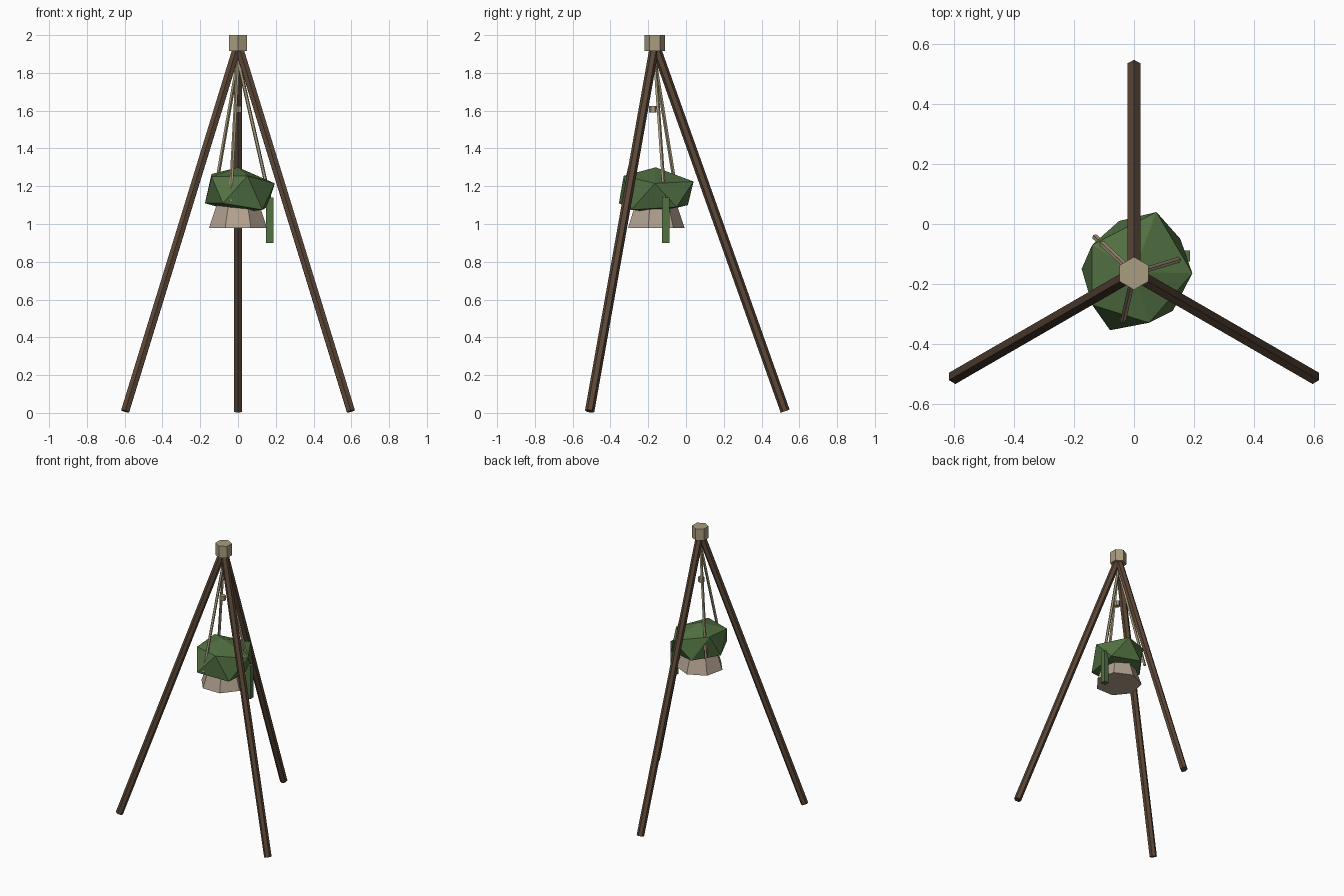
import bpy, bmesh, math
from mathutils import Vector, Matrix

if "Cube" in bpy.data.objects:
    bpy.data.objects.remove(bpy.data.objects["Cube"])

CY = -0.165  # tripod axis in y


def material(name, rgb):
    m = bpy.data.materials.new(name)
    m.diffuse_color = (*rgb, 1)
    m.use_nodes = True
    m.node_tree.nodes["Principled BSDF"].inputs["Base Color"].default_value = m.diffuse_color
    return m


wood = material("dark_wood", (0.105, 0.062, 0.038))
cord = material("cord", (0.40, 0.34, 0.21))
green = material("green_cloth", (0.085, 0.165, 0.055))
canvas = material("canvas", (0.45, 0.36, 0.28))


def finish(bm, name, mat):
    bmesh.ops.recalc_face_normals(bm, faces=bm.faces)
    me = bpy.data.meshes.new(name)
    bm.to_mesh(me)
    bm.free()
    me.materials.append(mat)
    ob = bpy.data.objects.new(name, me)
    bpy.context.collection.objects.link(ob)
    return ob


def rod(name, a, b, r1, r2, sides, mat, turn=0.0):
    """Straight prism or cone from a (radius r1) to b (radius r2)."""
    a, b = Vector(a), Vector(b)
    d = b - a
    rot = d.to_track_quat('Z', 'Y').to_matrix().to_4x4()
    bm = bmesh.new()
    bmesh.ops.create_cone(bm, cap_ends=True, segments=sides, radius1=r1, radius2=r2,
                          depth=d.length,
                          matrix=Matrix.Translation((a + b) / 2) @ rot @ Matrix.Rotation(turn, 4, 'Z'))
    return finish(bm, name, mat)


def polar(r, deg, z):
    t = math.radians(deg)
    return (r * math.cos(t), CY + r * math.sin(t), z)


# Three splayed legs
for name, deg in (("back_leg", 90), ("left_leg", 210), ("right_leg", 330)):
    rod(name, polar(0.69, deg, 0.009), polar(0.0, deg, 1.95), 0.025, 0.025, 6, wood)

# Lashing collar at the apex
rod("top_lashing", (0, CY, 1.915), (0, CY, 2.0), 0.055, 0.055, 6, cord)

# Three hanging cords and their knot
for i, deg in enumerate((17, 137, 257)):
    rod(f"hanging_cord_{i + 1}", polar(0.0, deg, 1.87), polar(0.178, deg, 1.12), 0.01, 0.01, 5, cord)
rod("cord_knot", (0.0, -0.175, 1.59), (0.0, -0.175, 1.625), 0.02, 0.02, 6, cord)

# Lumpy cloth bundle: an uneven twenty-sided solid
upper = [(0.195, -0.165, 1.215), (0.075, 0.04, 1.225), (-0.14, -0.07, 1.265),
         (-0.14, -0.27, 1.25), (0.05, -0.33, 1.255)]
lower = [(0.155, -0.05, 1.09), (-0.05, 0.01, 1.10), (-0.175, -0.15, 1.11),
         (-0.08, -0.355, 1.11), (0.13, -0.29, 1.075)]
bm = bmesh.new()
top, bottom = bm.verts.new((0, -0.16, 1.30)), bm.verts.new((0, -0.16, 1.06))
u = [bm.verts.new(p) for p in upper]
l = [bm.verts.new(p) for p in lower]
for i in range(5):
    j = (i + 1) % 5
    for tri in ((top, u[i], u[j]), (u[i], l[i], u[j]), (u[j], l[i], l[j]), (bottom, l[j], l[i])):
        bm.faces.new(tri)
finish(bm, "cloth_bundle", green)

# Flared canvas skirt below the bundle
rod("canvas_skirt", (0, CY, 0.98), (0, CY, 1.12), 0.157, 0.11, 7, canvas, math.pi)

# Loose strip of cloth hanging at the side
bm = bmesh.new()
bmesh.ops.create_cube(bm, size=1, matrix=Matrix.Translation((0.168, -0.107, 1.02))
                      @ Matrix.Diagonal((0.038, 0.038, 0.24, 1)))
finish(bm, "hanging_strip", green)
